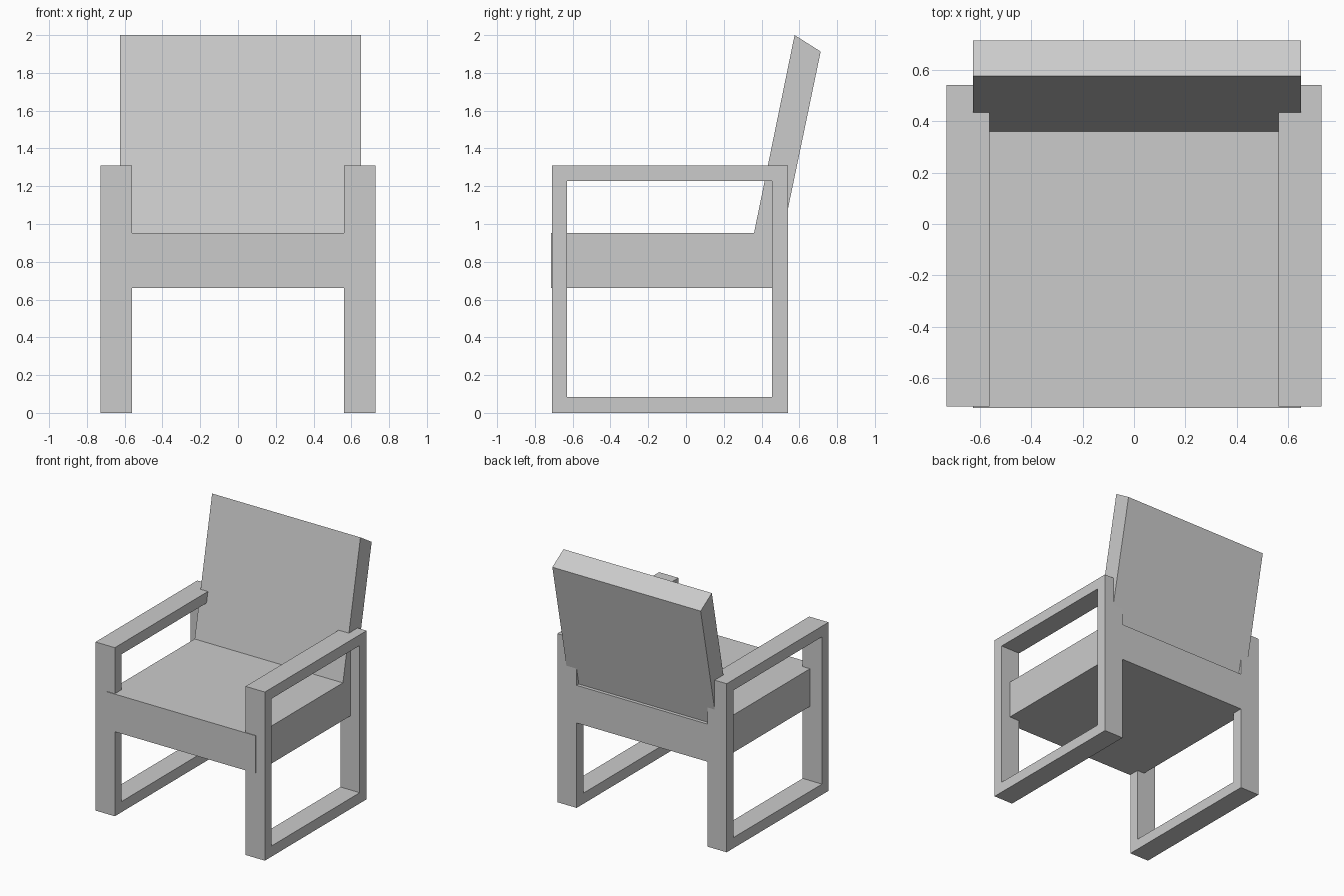
import bpy, bmesh

if "Cube" in bpy.data.objects:
    bpy.data.objects.remove(bpy.data.objects["Cube"])

X0, X1 = -0.625, 0.65  # width shared by seat and backrest


def make_object(name, bm):
    bmesh.ops.recalc_face_normals(bm, faces=bm.faces[:])
    mesh = bpy.data.meshes.new(name)
    bm.to_mesh(mesh)
    bm.free()
    obj = bpy.data.objects.new(name, mesh)
    bpy.context.collection.objects.link(obj)
    return obj


def extrude_x(bm, faces, dx):
    """Give flat side-view faces a thickness along x."""
    new = bmesh.ops.extrude_face_region(bm, geom=faces, use_keep_orig=True)["geom"]
    verts = [v for v in new if isinstance(v, bmesh.types.BMVert)]
    bmesh.ops.translate(bm, verts=verts, vec=(dx, 0, 0))


def prism(name, profile, x0, x1):
    bm = bmesh.new()
    face = bm.faces.new([bm.verts.new((x0, y, z)) for y, z in profile])
    extrude_x(bm, [face], x1 - x0)
    return make_object(name, bm)


# Side frames: a closed rectangular loop of legs, arm and floor rail, mirrored
bm = bmesh.new()
outer = [(-0.71, 0), (0.54, 0), (0.54, 1.31), (-0.71, 1.31)]
inner = [(-0.63, 0.083), (0.455, 0.083), (0.455, 1.227), (-0.63, 1.227)]
rings = [[bm.verts.new((0.562, y, z)) for y, z in ring] for ring in (outer, inner)]
faces = []
for i in range(4):
    j = (i + 1) % 4
    faces.append(bm.faces.new((rings[0][i], rings[0][j], rings[1][j], rings[1][i])))
extrude_x(bm, faces, 0.728 - 0.562)
frame = make_object("side_frames", bm)
frame.modifiers.new("Mirror", 'MIRROR').use_axis = (True, False, False)

# Thick seat block, slightly proud of the front legs
prism("seat", [(-0.715, 0.66), (0.54, 0.66), (0.54, 0.952), (-0.715, 0.952)], X0, X1)

# Reclined backrest with sloping top, resting on the seat
prism("backrest", [(0.36, 0.952), (0.513, 0.952), (0.713, 1.913), (0.575, 2.0)], X0, X1)
